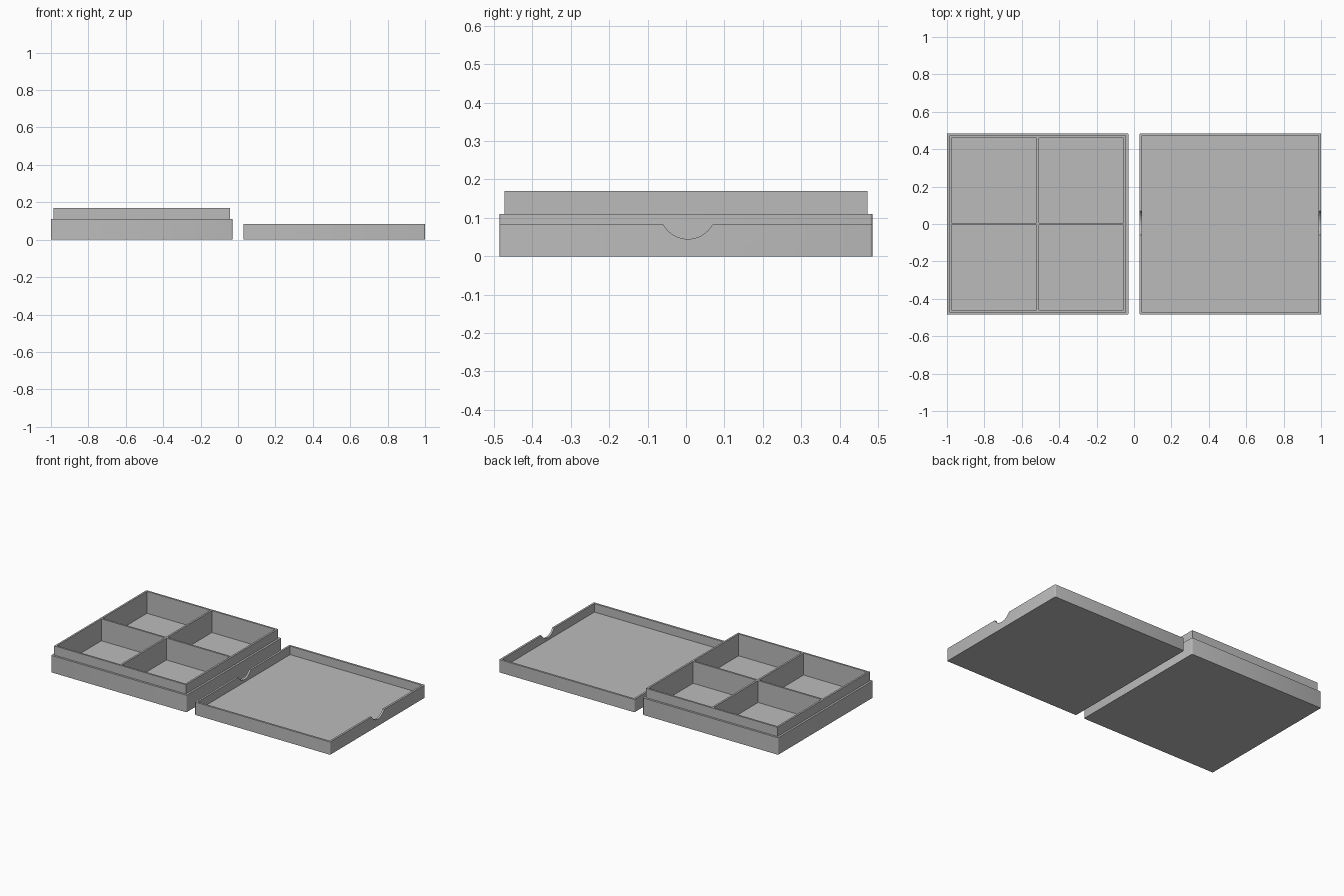
import bpy
import bmesh
from mathutils import Matrix, Vector

cube = bpy.data.objects.get("Cube")
if cube:
    bpy.data.objects.remove(cube, do_unlink=True)

# Single grey plastic
grey = bpy.data.materials.new("plain grey")
grey.use_nodes = True
colour = (0.5, 0.5, 0.5, 1)
grey.diffuse_color = colour
grey.node_tree.nodes["Principled BSDF"].inputs["Base Color"].default_value = colour

SIDE = 0.97      # outer width of each half
CENTRE = 0.515   # distance of each half from the middle
LIP = 0.013      # width of the step that the lid fits over
FLOOR = 0.028


def make_object(name, bm):
    mesh = bpy.data.meshes.new(name)
    bm.to_mesh(mesh)
    bm.free()
    mesh.materials.append(grey)
    obj = bpy.data.objects.new(name, mesh)
    bpy.context.collection.objects.link(obj)
    return obj


def add_box(bm, x, y, z0, z1, width, depth):
    """Box given by its centre, height range and footprint."""
    place = Matrix.Translation((x, y, (z0 + z1) / 2))
    size = Matrix.Diagonal((width, depth, z1 - z0, 1))
    return bmesh.ops.create_cube(bm, size=1, matrix=place @ size)["verts"]


def block(name, x, z0, z1, side, corner=0):
    """Square block with optionally rounded upright edges."""
    bm = bmesh.new()
    add_box(bm, x, 0, z0, z1, side, side)
    if corner:
        upright = [e for e in bm.edges
                   if abs(e.verts[0].co.z - e.verts[1].co.z) > 0.01]
        bmesh.ops.bevel(bm, geom=upright, offset=corner, segments=3,
                        profile=0.5, affect='EDGES')
    return make_object(name, bm)


def combine(target, tool, operation):
    """Apply a boolean and discard the tool object."""
    tool.hide_render = True
    mod = target.modifiers.new("shape", 'BOOLEAN')
    mod.operation = operation
    mod.solver = 'EXACT'
    mod.object = tool
    bpy.context.view_layer.objects.active = target
    bpy.ops.object.modifier_apply(modifier=mod.name)
    bpy.data.objects.remove(tool, do_unlink=True)


# Compartment tray: wide body with a narrower raised rim
tray = block("compartment_tray", -CENTRE, 0, 0.11, SIDE, 0.006)
combine(tray, block("raised_rim", -CENTRE, 0.06, 0.17, SIDE - 2 * LIP), 'UNION')

# Four square pockets separated by a thin cross divider
bm = bmesh.new()
pocket, divider = 0.454, 0.012
shift = (pocket + divider) / 2
for sx in (-1, 1):
    for sy in (-1, 1):
        add_box(bm, -CENTRE + sx * shift, sy * shift, FLOOR, 0.25, pocket, pocket)
combine(tray, make_object("pockets", bm), 'DIFFERENCE')

# Shallow lid lying with its open side up
lid = block("lid", CENTRE, 0, 0.083, SIDE, 0.006)
combine(lid, block("lid_hollow", CENTRE, FLOOR, 0.2, SIDE - 2 * LIP), 'DIFFERENCE')

# Rounded finger notches through both side walls of the lid
bm = bmesh.new()
bmesh.ops.create_cone(bm, cap_ends=True, segments=48, radius1=0.073,
                      radius2=0.073, depth=1.2,
                      matrix=Matrix.Translation((CENTRE, 0.005, 0.118))
                      @ Matrix.Rotation(1.5708, 4, 'Y'))
combine(lid, make_object("finger_notch", bm), 'DIFFERENCE')

# Smooth the small rounds, keep edges crisp
for obj in (tray, lid):
    bpy.ops.object.select_all(action='DESELECT')
    obj.select_set(True)
    bpy.context.view_layer.objects.active = obj
    bpy.ops.object.shade_smooth_by_angle(angle=0.6)
